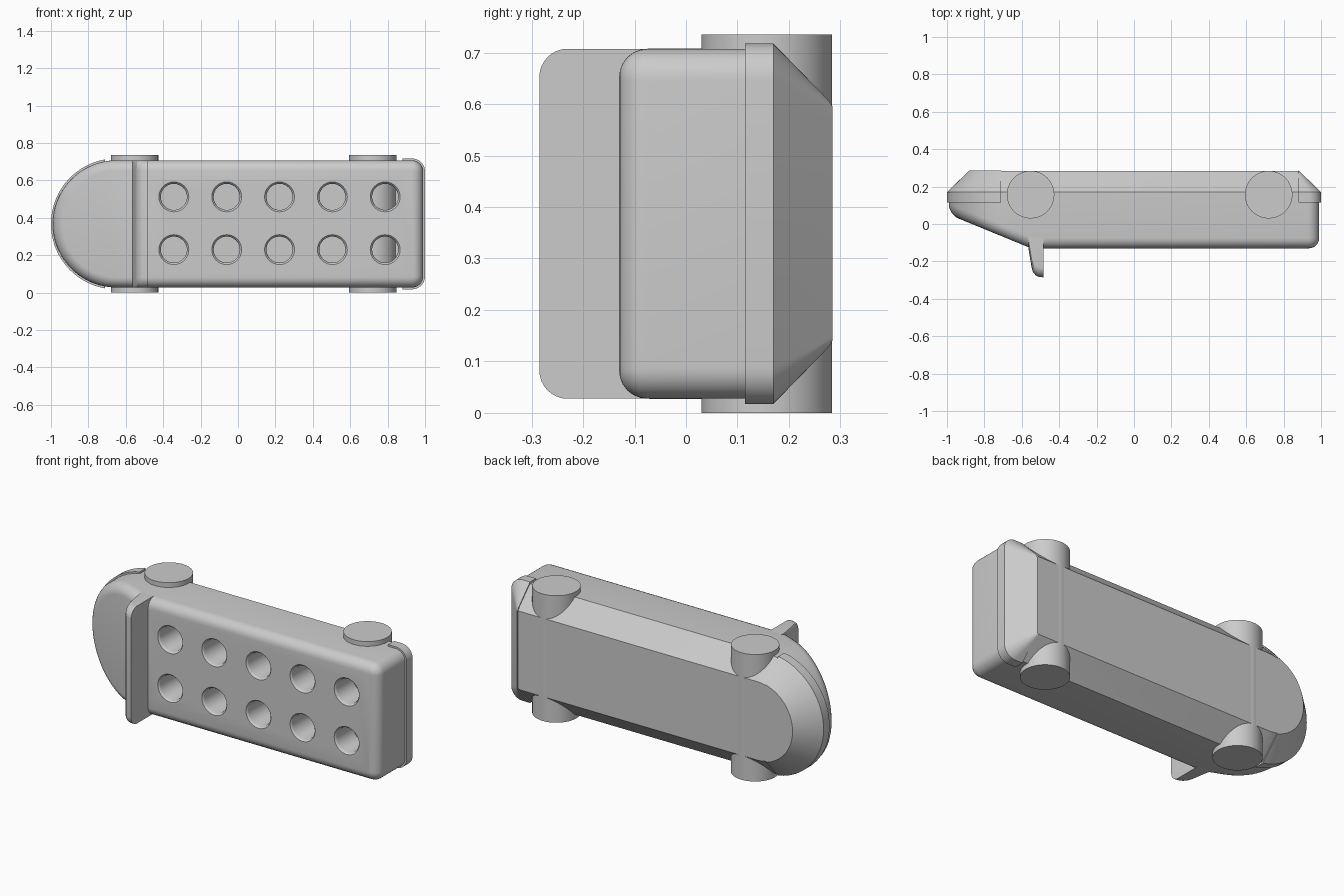
import bpy, bmesh, math
from mathutils import Vector

if "Cube" in bpy.data.objects:
    bpy.data.objects.remove(bpy.data.objects["Cube"])

ZC = 0.3675      # mid height of the body
WIDE = 0.34      # half height of the body


def arc(cx, cy, r, a0, a1, n):
    return [(cx + r * math.cos(math.radians(a0 + (a1 - a0) * i / n)),
             cy + r * math.sin(math.radians(a0 + (a1 - a0) * i / n))) for i in range(n + 1)]


def outline(y, inset):
    """Plan of the body: round left end, small rounded corners on the right."""
    h = WIDE - inset
    right = 0.99 - inset
    r = max(0.06 - inset, 0.012)
    pts = arc(-0.65, ZC, h, 90, 270, 48)
    pts += arc(right - r, ZC - h + r, r, -90, 0, 8)
    pts += arc(right - r, ZC + h - r, r, 0, 90, 8)
    return [Vector((x, y, z)) for x, z in pts]


def loft(bm, rings):
    loops = [[bm.verts.new(p) for p in ring] for ring in rings]
    n = len(loops[0])
    for a, b in zip(loops, loops[1:]):
        for i in range(n):
            bm.faces.new((a[i], a[(i + 1) % n], b[(i + 1) % n], b[i]))
    bm.faces.new(loops[0][::-1])
    bm.faces.new(loops[-1])


def slice_off(bm, co, no):
    """Remove everything on the normal side of a plane and cap the cut."""
    geom = bm.verts[:] + bm.edges[:] + bm.faces[:]
    bmesh.ops.bisect_plane(bm, geom=geom, plane_co=co, plane_no=no, clear_outer=True)
    bmesh.ops.holes_fill(bm, edges=[e for e in bm.edges if e.is_boundary], sides=0)


def finish(bm, name):
    bmesh.ops.recalc_face_normals(bm, faces=bm.faces[:])
    me = bpy.data.meshes.new(name)
    bm.to_mesh(me)
    bm.free()
    ob = bpy.data.objects.new(name, me)
    bpy.context.collection.objects.link(ob)
    return ob


def smooth(ob):
    bpy.ops.object.select_all(action='DESELECT')
    ob.select_set(True)
    bpy.context.view_layer.objects.active = ob
    bpy.ops.object.shade_smooth_by_angle(angle=math.radians(25))


# Body: chamfered back, sloping nose, rounded front edge
bm = bmesh.new()
loft(bm, [outline(-0.13, 0), outline(0.17, 0), outline(0.283, 0.113)])
slice_off(bm, (-0.55, -0.13, 0), (-0.38, -0.925, 0))
bmesh.ops.recalc_face_normals(bm, faces=bm.faces[:])
rim = [e for e in bm.edges if len(e.link_faces) == 2
       and min(f.normal.y for f in e.link_faces) < -0.7
       and max(f.normal.y for f in e.link_faces) > -0.1]
bmesh.ops.bevel(bm, geom=rim, offset=0.055, offset_type='OFFSET', segments=6,
                profile=0.5, affect='EDGES', clamp_overlap=False)
body = finish(bm, "body")

# Two rows of round holes in the front, with a small flared lip
bm = bmesh.new()
for i in range(5):
    for z in (0.23, 0.512):
        x = -0.343 + 0.2825 * i
        loft(bm, [[Vector((px, y, pz)) for px, pz in arc(x, z, r, 0, 348.75, 31)]
                  for y, r in ((-0.16, 0.08), (-0.13, 0.08), (-0.122, 0.073),
                               (-0.11, 0.07), (0.12, 0.07))])
cutter = finish(bm, "hole_cutter")
cutter.hide_render = True
mod = body.modifiers.new("holes", 'BOOLEAN')
mod.operation = 'DIFFERENCE'
mod.solver = 'EXACT'
mod.object = cutter
bpy.context.view_layer.objects.active = body
bpy.ops.object.modifier_apply(modifier=mod.name)
bpy.data.objects.remove(cutter)
smooth(body)

# Bumpers wrapping both ends
for name, x, side in (("round_bumper", -0.71, 1), ("square_bumper", 0.88, -1)):
    bm = bmesh.new()
    loft(bm, [outline(0.115, -0.01), outline(0.17, -0.01), outline(0.285, 0.108)])
    slice_off(bm, (x, 0, 0), (side, 0, 0))
    smooth(finish(bm, name))

# Upright fin at the top of the nose slope
bm = bmesh.new()
rings = []
for x, y in ((-0.565, -0.128), (-0.547, -0.235), (-0.54, -0.258),
             (-0.525, -0.275), (-0.508, -0.283), (-0.485, -0.285)):
    r = 0.055
    lo, hi = ZC - WIDE, ZC + WIDE
    pts = [(-0.068, lo)] + arc(y + r, lo + r, r, 270, 180, 8)
    pts += arc(y + r, hi - r, r, 180, 90, 8) + [(-0.068, hi)]
    rings.append([Vector((x, py, pz)) for py, pz in pts])
loft(bm, rings)
smooth(finish(bm, "fin"))

# Axle-wide wheels
for name, x in (("left_wheels", -0.553), ("right_wheels", 0.72)):
    bm = bmesh.new()
    loft(bm, [[Vector((px, py, z)) for px, py in arc(x, 0.157, 0.127, 0, 354.375, 63)]
              for z in (0, 0.735)])
    smooth(finish(bm, name))
